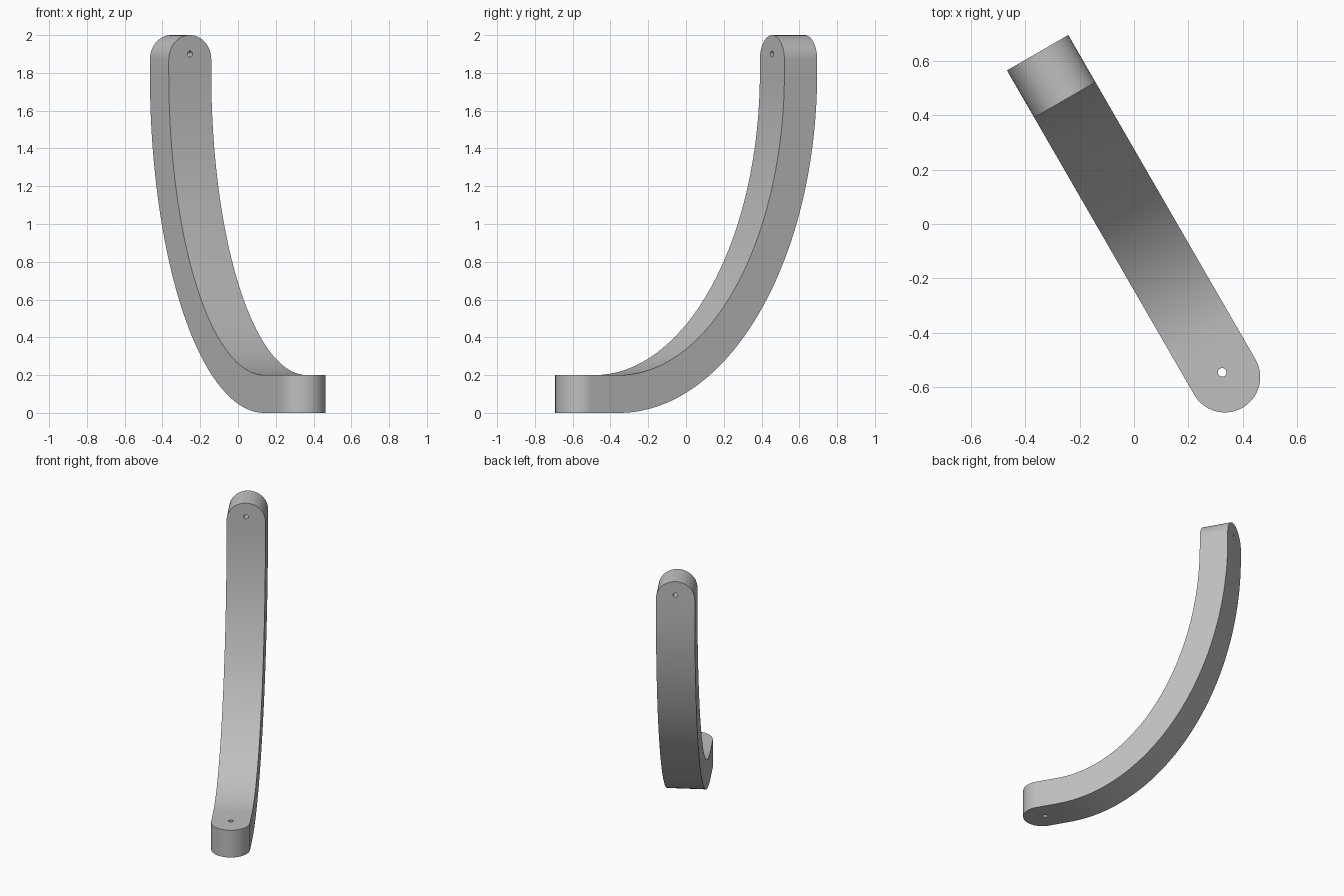
import bpy, bmesh
from math import sin, cos, pi, radians
from mathutils import Matrix, Vector

if "Cube" in bpy.data.objects:
    bpy.data.objects.remove(bpy.data.objects["Cube"])

HALF, THICK = 0.13, 0.2           # half width and thickness of the strap
FOOT, BACK = -0.654, 0.722        # centre of the foot round, outer face of the upright
BEND, TOP = -0.49, 2.0            # where the foot starts to curve, total height
RISE = 1.8                        # height where the curve becomes vertical
HOLE = 0.016
# Local x runs across the strap, local y along it, turned 30 degrees in plan
turn = Matrix.Rotation(radians(30), 4, 'Z') @ Matrix.Translation((0.008, 0, 0))

grey = bpy.data.materials.new("plain grey")
grey.use_nodes = True
colour = (0.52, 0.52, 0.52, 1)
grey.diffuse_color = colour
grey.node_tree.nodes["Principled BSDF"].inputs["Base Color"].default_value = colour

# Stations along the strap: inner point, outer point, half width
stations = []
STEPS = 14
for i in range(STEPS + 1):        # rounded foot end
    a = pi / 2 * i / STEPS
    y = FOOT - HALF * cos(a)
    stations.append(((y, THICK), (y, 0), HALF * sin(a)))
ARC = 48
for i in range(ARC + 1):          # elliptical bend
    a = pi / 2 * i / ARC
    reach = BACK - BEND
    inner = (BEND + (reach - THICK) * sin(a), RISE - (RISE - THICK) * cos(a))
    outer = (BEND + reach * sin(a), RISE - RISE * cos(a))
    stations.append((inner, outer, HALF))
for i in range(STEPS + 1):        # rounded top end
    a = pi / 2 * i / STEPS
    z = TOP - HALF + HALF * sin(a)
    stations.append(((BACK - THICK, z), (BACK, z), HALF * cos(a)))

# Curved strap lofted through the stations
bm = bmesh.new()
rings = []
for inner, outer, w in stations:
    corners = ((-w, *inner), (w, *inner), (w, *outer), (-w, *outer))
    rings.append([bm.verts.new(turn @ Vector(c)) for c in corners])
for r, q in zip(rings, rings[1:]):
    for k in range(4):
        j = (k + 1) % 4
        bm.faces.new((r[k], r[j], q[j], q[k]))
bmesh.ops.remove_doubles(bm, verts=bm.verts, dist=0.0001)
bmesh.ops.recalc_face_normals(bm, faces=bm.faces)
mesh = bpy.data.meshes.new("curved_strap")
bm.to_mesh(mesh)
bm.free()
strap = bpy.data.objects.new("curved_strap", mesh)
mesh.materials.append(grey)
bpy.context.collection.objects.link(strap)


def drill(name, centre, tilt):
    """Cut a small round hole through the strap."""
    bpy.ops.mesh.primitive_cylinder_add(vertices=24, radius=HOLE, depth=THICK * 2)
    cutter = bpy.context.object
    cutter.name = name
    cutter.matrix_world = turn @ Matrix.Translation(centre) @ Matrix.Rotation(tilt, 4, 'X')
    cutter.data.materials.append(grey)
    cutter.hide_render = True
    bpy.context.view_layer.update()
    mod = strap.modifiers.new(name, 'BOOLEAN')
    mod.operation = 'DIFFERENCE'
    mod.solver = 'EXACT'
    mod.object = cutter
    bpy.ops.object.select_all(action='DESELECT')
    bpy.context.view_layer.objects.active = strap
    strap.select_set(True)
    bpy.ops.object.modifier_apply(modifier=name)
    bpy.data.objects.remove(cutter)


# Screw holes in the foot and near the top
drill("foot_hole", (0, FOOT + 0.02, THICK / 2), 0)
drill("top_hole", (0, BACK - THICK / 2, TOP - HALF + 0.03), pi / 2)

bpy.ops.object.shade_smooth_by_angle(angle=radians(30))
